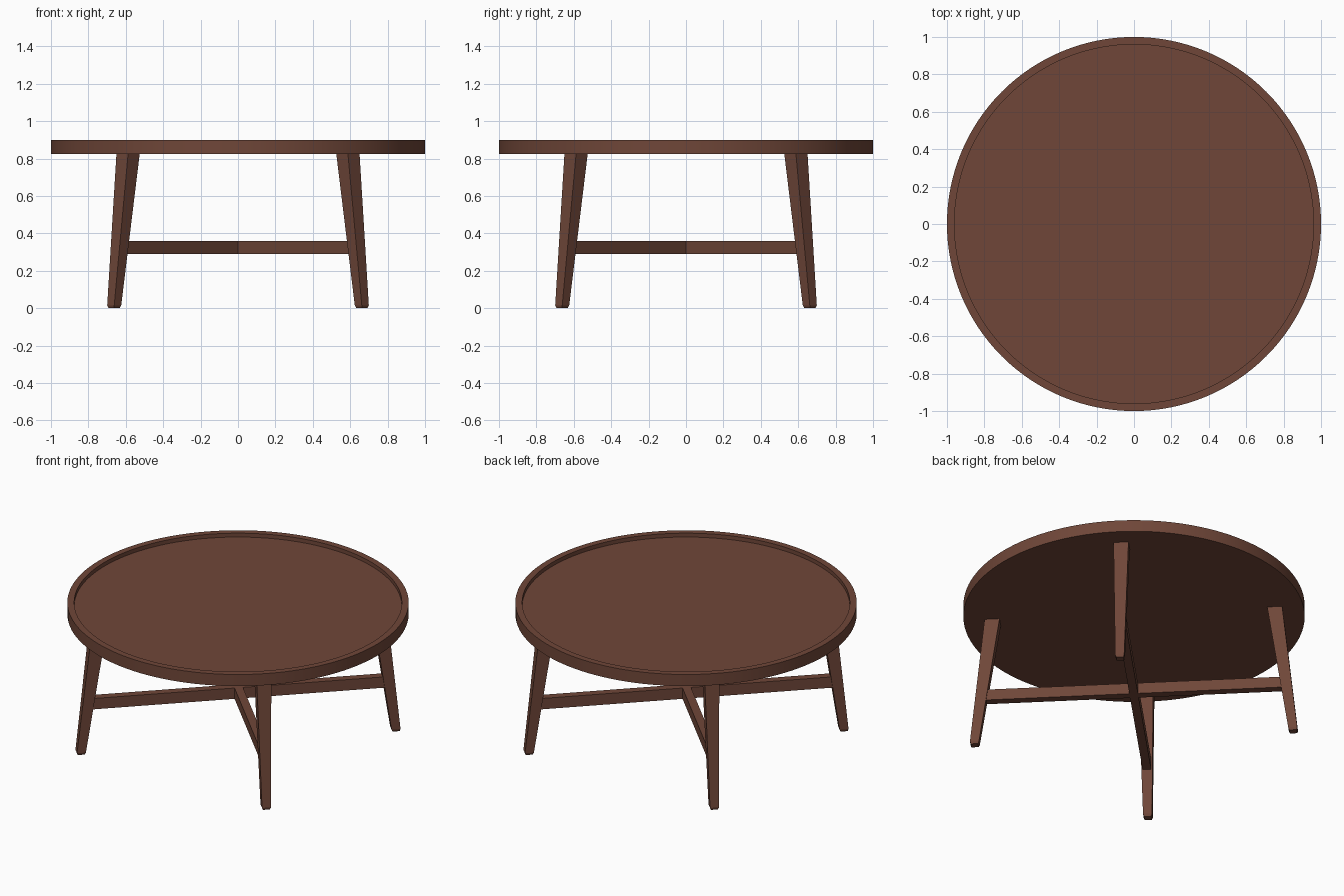
import bpy
import bmesh
from math import cos, sin, pi, radians
from mathutils import Matrix, Vector

cube = bpy.data.objects.get("Cube")
if cube:
    bpy.data.objects.remove(cube)

# Single wood colour
wood = bpy.data.materials.new("brown_wood")
wood.use_nodes = True
colour = (0.16, 0.062, 0.04, 1)
wood.diffuse_color = colour
bsdf = next(n for n in wood.node_tree.nodes if n.type == 'BSDF_PRINCIPLED')
bsdf.inputs["Base Color"].default_value = colour


def loft(name, rings):
    """Skin a list of closed point rings and cap both ends."""
    bm = bmesh.new()
    loops = [[bm.verts.new(p) for p in ring] for ring in rings]
    count = len(loops[0])
    for low, high in zip(loops, loops[1:]):
        for i in range(count):
            j = (i + 1) % count
            bm.faces.new((low[i], low[j], high[j], high[i]))
    bm.faces.new(loops[0][::-1])
    bm.faces.new(loops[-1])
    bmesh.ops.recalc_face_normals(bm, faces=bm.faces)
    mesh = bpy.data.meshes.new(name)
    bm.to_mesh(mesh)
    bm.free()
    mesh.materials.append(wood)
    obj = bpy.data.objects.new(name, mesh)
    bpy.context.collection.objects.link(obj)
    return obj


def circle(radius, z, sides=128):
    return [(radius * cos(2 * pi * i / sides), radius * sin(2 * pi * i / sides), z)
            for i in range(sides)]


def square(centre, width, z, spin):
    h = width / 2
    corners = ((-h, -h), (h, -h), (h, h), (-h, h))
    return [spin @ Vector((centre + x, y, z)) for x, y in corners]


# Round tray top with a raised rim
top = loft("tray_top", [circle(1, 0.825), circle(1, 0.9),
                        circle(0.96, 0.9), circle(0.96, 0.875)])
bpy.context.view_layer.objects.active = top
top.select_set(True)
bpy.ops.object.shade_smooth_by_angle(angle=radians(30))

# Splayed, tapering legs on the diagonals, each with a chamfered foot
legs = {"back_left_leg": 45, "back_right_leg": 135,
        "front_right_leg": 225, "front_left_leg": 315}
for name, angle in legs.items():
    spin = Matrix.Rotation(radians(angle), 3, 'Z')
    loft(name, [square(0.937, 0.042, 0, spin),
                square(0.936, 0.053, 0.015, spin),
                square(0.831, 0.088, 0.826, spin)])

# Crossed stretcher: one full rail and two halves butting against it
half_depth, low, high, reach = 0.025, 0.29, 0.36, 0.89


def rail(name, angle, start, end):
    spin = Matrix.Rotation(radians(angle), 3, 'Z')
    loft(name, [[spin @ Vector((x, y, z)) for x, y in
                 ((start, -half_depth), (end, -half_depth),
                  (end, half_depth), (start, half_depth))] for z in (low, high)])


rail("long_stretcher", 45, -reach, reach)
rail("back_half_stretcher", 135, half_depth, reach)
rail("front_half_stretcher", 315, half_depth, reach)
